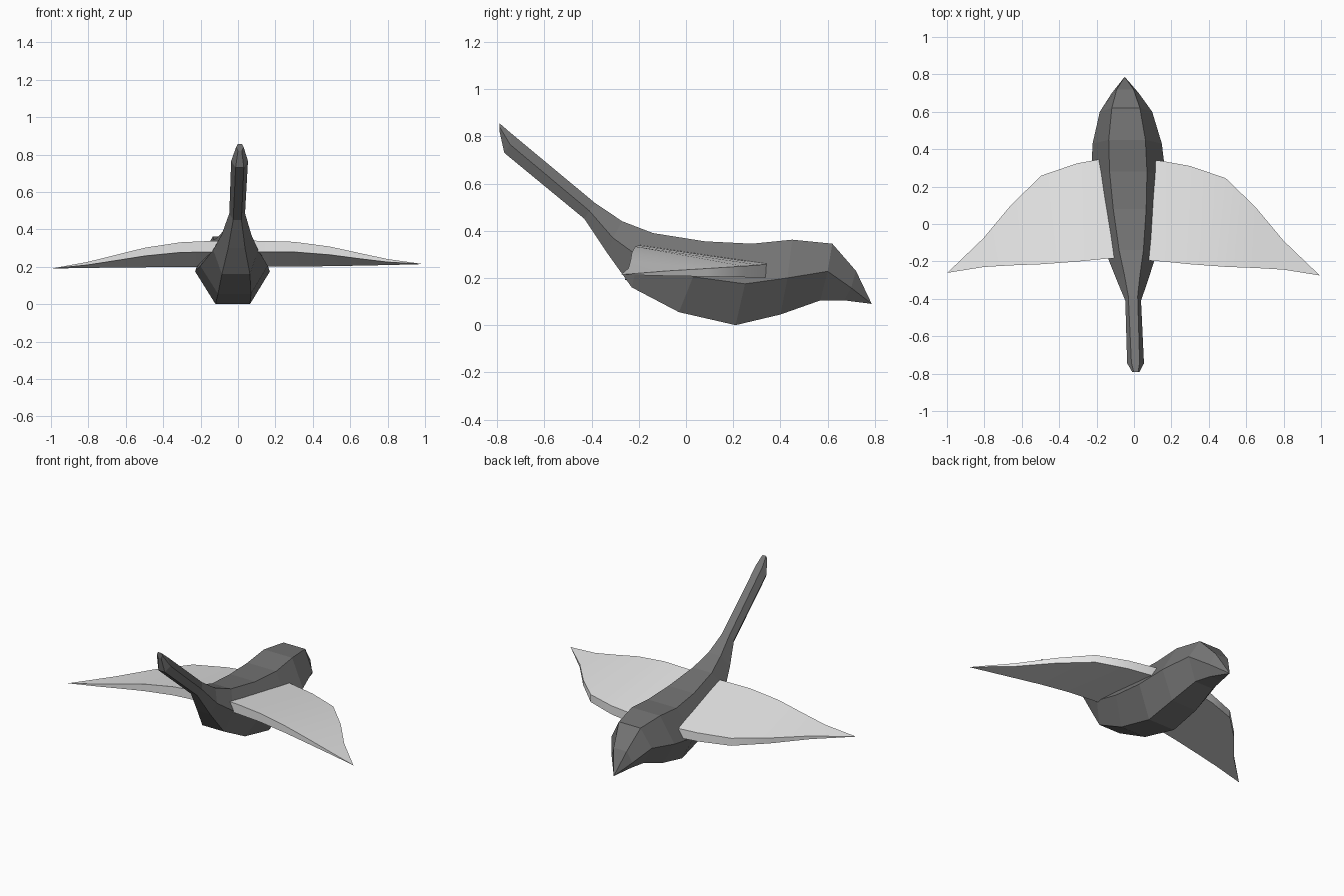
import bpy, bmesh

if "Cube" in bpy.data.objects:
    bpy.data.objects.remove(bpy.data.objects["Cube"])


def material(name, v):
    m = bpy.data.materials.new(name)
    m.diffuse_color = (v, v, v, 1)
    m.use_nodes = True
    m.node_tree.nodes["Principled BSDF"].inputs["Base Color"].default_value = m.diffuse_color
    return m


def loft(name, rings, mat, tip=None):
    """Skin a list of equal-sized closed rings; the end is a point or a cap."""
    bm = bmesh.new()
    loops = [[bm.verts.new(p) for p in r] for r in rings]
    n = len(loops[0])
    for a, b in zip(loops, loops[1:]):
        for i in range(n):
            j = (i + 1) % n
            bm.faces.new((a[i], a[j], b[j], b[i]))
    bm.faces.new(loops[0])
    if tip:
        t = bm.verts.new(tip)
        for i in range(n):
            bm.faces.new((loops[-1][i], loops[-1][(i + 1) % n], t))
    else:
        bm.faces.new(loops[-1])
    bmesh.ops.recalc_face_normals(bm, faces=bm.faces[:])
    me = bpy.data.meshes.new(name)
    bm.to_mesh(me)
    bm.free()
    me.materials.append(mat)
    ob = bpy.data.objects.new(name, me)
    bpy.context.collection.objects.link(ob)
    return ob


dark = material("dark_grey", 0.175)
light = material("light_grey", 0.8)

# Body and neck: (y, z, half width) for the top, middle and bottom edges
stations = [
    ((-.79, .855, .012), (-.79, .84, .02), (-.79, .82, .010)),
    ((-.74, .812, .022), (-.745, .765, .045), (-.77, .73, .022)),
    ((-.385, .517, .025), (-.41, .485, .042), (-.43, .45, .022)),
    ((-.27, .44, .042), (-.31, .37, .080), (-.33, .30, .045)),
    ((-.14, .39, .065), (-.20, .29, .120), (-.23, .16, .075)),
    ((.08, .355, .088), (.03, .205, .180), (-.03, .055, .088)),
    ((.28, .345, .100), (.25, .175, .200), (.21, .0, .092)),
    ((.45, .362, .098), (.43, .20, .185), (.40, .045, .088)),
    ((.62, .345, .075), (.60, .228, .140), (.57, .105, .065)),
    ((.72, .23, .045), (.70, .158, .072), (.67, .105, .040)),
]


def axis(y):
    # the body axis leans slightly across the wings
    return -.02 - .038 * y


rings = []
for top, mid, bot in stations:
    right = [(axis(y) + w, y, z) for y, z, w in (top, mid, bot)]
    left = [(axis(y) - w, y, z) for y, z, w in (bot, mid, top)]
    rings.append(right + left)
loft("body", rings, dark, tip=(axis(.785), .787, .09))

# Wings: x, front y, front top z, front bottom z, back y, back top z, back bottom z
sections = [
    (.04, -.193, .340, .278, .350, .264, .202),
    (.15, -.200, .338, .279, .337, .259, .201),
    (.30, -.215, .333, .279, .310, .255, .201),
    (.49, -.229, .308, .264, .245, .250, .203),
    (.65, -.235, .273, .243, .090, .240, .206),
    (.80, -.244, .241, .225, -.090, .229, .209),
]


def wing(name, side):
    # the left wing sits a little further back and dips lower at its tip
    def place(x, y, z):
        if side > 0:
            return (x, y, z)
        return (-x - .005, y + .014, z - .024 * x * x)

    rings = [[place(x, yf, zt), place(x, yb, bt), place(x, yb, bb), place(x, yf, zb)]
             for x, yf, zt, zb, yb, bt, bb in sections]
    ob = loft(name, rings, light, tip=place(.993, -.275, .214))
    bpy.ops.object.select_all(action='DESELECT')
    bpy.context.view_layer.objects.active = ob
    ob.select_set(True)
    bpy.ops.object.shade_smooth_by_angle(angle=.5)


wing("right_wing", 1)
wing("left_wing", -1)
